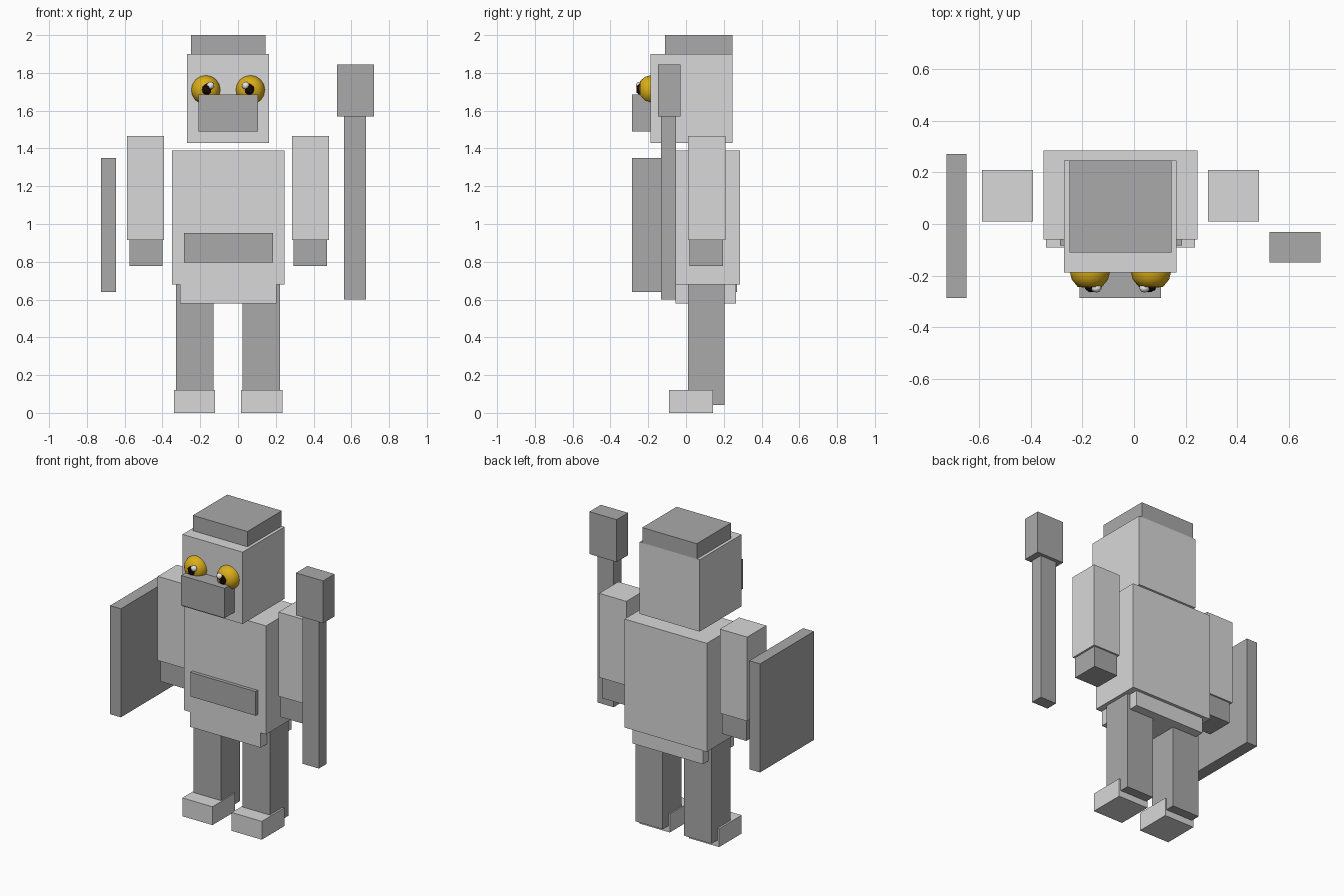
import bpy, bmesh, math
from mathutils import Matrix

if "Cube" in bpy.data.objects:
    bpy.data.objects.remove(bpy.data.objects["Cube"])

MID = -0.0525  # symmetry plane of the body


def material(name, rgb):
    m = bpy.data.materials.new(name)
    m.diffuse_color = (*rgb, 1)
    m.use_nodes = True
    m.node_tree.nodes["Principled BSDF"].inputs["Base Color"].default_value = m.diffuse_color
    return m


LIGHT = material("light grey", (0.69, 0.69, 0.69))
DARK = material("dark grey", (0.40, 0.40, 0.40))
YELLOW = material("eye yellow", (0.70, 0.42, 0.01))
BLACK = material("pupil black", (0.012, 0.004, 0.002))
WHITE = material("glint white", (0.85, 0.85, 0.85))


def finish(name, bm, mat):
    bmesh.ops.recalc_face_normals(bm, faces=bm.faces)
    me = bpy.data.meshes.new(name)
    bm.to_mesh(me)
    bm.free()
    me.materials.append(mat)
    ob = bpy.data.objects.new(name, me)
    bpy.context.collection.objects.link(ob)
    return ob


def box(name, mat, x, y, z):
    """Box from (min, max) ranges."""
    bm = bmesh.new()
    bmesh.ops.create_cube(bm, size=1)
    for v in bm.verts:
        v.co = [(a + b) / 2 + c * (b - a) for (a, b), c in zip((x, y, z), v.co)]
    return finish(name, bm, mat)


def pair(name, mat, x, y, z):
    """Box on the left and its reflection on the right."""
    box("left_" + name, mat, x, y, z)
    box("right_" + name, mat, (2 * MID - x[1], 2 * MID - x[0]), y, z)


def ball(name, mat, loc, size, sub, smooth):
    bm = bmesh.new()
    bmesh.ops.create_icosphere(bm, subdivisions=sub, radius=1,
                               matrix=Matrix.Translation(loc) @ Matrix.Diagonal((*size, 1)))
    for f in bm.faces:
        f.smooth = smooth
    return finish(name, bm, mat)


def eyeball(name, x, z):
    """Domed disc turned around the y axis."""
    profile = [(0.0, -0.12), (0.066, -0.14), (0.079, -0.18), (0.07, -0.215),
               (0.047, -0.243), (0.0, -0.248)]
    bm = bmesh.new()
    vs = [bm.verts.new((x + r, y, z)) for r, y in profile]
    es = [bm.edges.new(p) for p in zip(vs, vs[1:])]
    bmesh.ops.spin(bm, geom=vs + es, cent=(x, 0, z), axis=(0, 1, 0),
                   angle=math.tau, steps=16)
    bmesh.ops.remove_doubles(bm, verts=bm.verts, dist=1e-4)
    for f in bm.faces:
        f.smooth = True
    return finish(name, bm, YELLOW)


# Head
box("cap", DARK, (-0.25, 0.145), (-0.11, 0.245), (1.90, 2.0))
box("head", LIGHT, (-0.27, 0.165), (-0.188, 0.245), (1.43, 1.90))
box("snout", DARK, (-0.21, 0.105), (-0.287, -0.18), (1.49, 1.685))

# Eyes, pupils and glints
for side, s in (("left", -1), ("right", 1)):
    eyeball(side + "_eye", MID + s * 0.118, 1.71)
    ball(side + "_pupil", BLACK, (MID + s * 0.113, -0.24, 1.712),
         (0.03, 0.026, 0.036), 1, False)
    ball(side + "_glint", WHITE, (MID + s * 0.093, -0.248, 1.733),
         (0.02, 0.017, 0.02), 2, True)

# Torso
box("torso", LIGHT, (-0.35, 0.245), (-0.06, 0.285), (0.68, 1.39))
box("belly_plate", DARK, (-0.287, 0.185), (-0.083, -0.05), (0.795, 0.953))
box("pelvis", LIGHT, (-0.308, 0.203), (-0.055, 0.265), (0.58, 0.69))

# Limbs
pair("arm", LIGHT, (-0.588, -0.391), (0.01, 0.208), (0.915, 1.465))
pair("hand", DARK, (-0.575, -0.40), (0.018, 0.197), (0.778, 0.92))
pair("leg", DARK, (-0.328, -0.13), (0.01, 0.205), (0.042, 0.69))
pair("foot", LIGHT, (-0.34, -0.122), (-0.09, 0.143), (0.0, 0.12))

# Shield and hammer
box("shield", DARK, (-0.725, -0.647), (-0.287, 0.27), (0.64, 1.35))
box("hammer_handle", DARK, (0.56, 0.678), (-0.132, -0.052), (0.60, 1.58))
box("hammer_head", DARK, (0.523, 0.72), (-0.148, -0.03), (1.568, 1.845))
